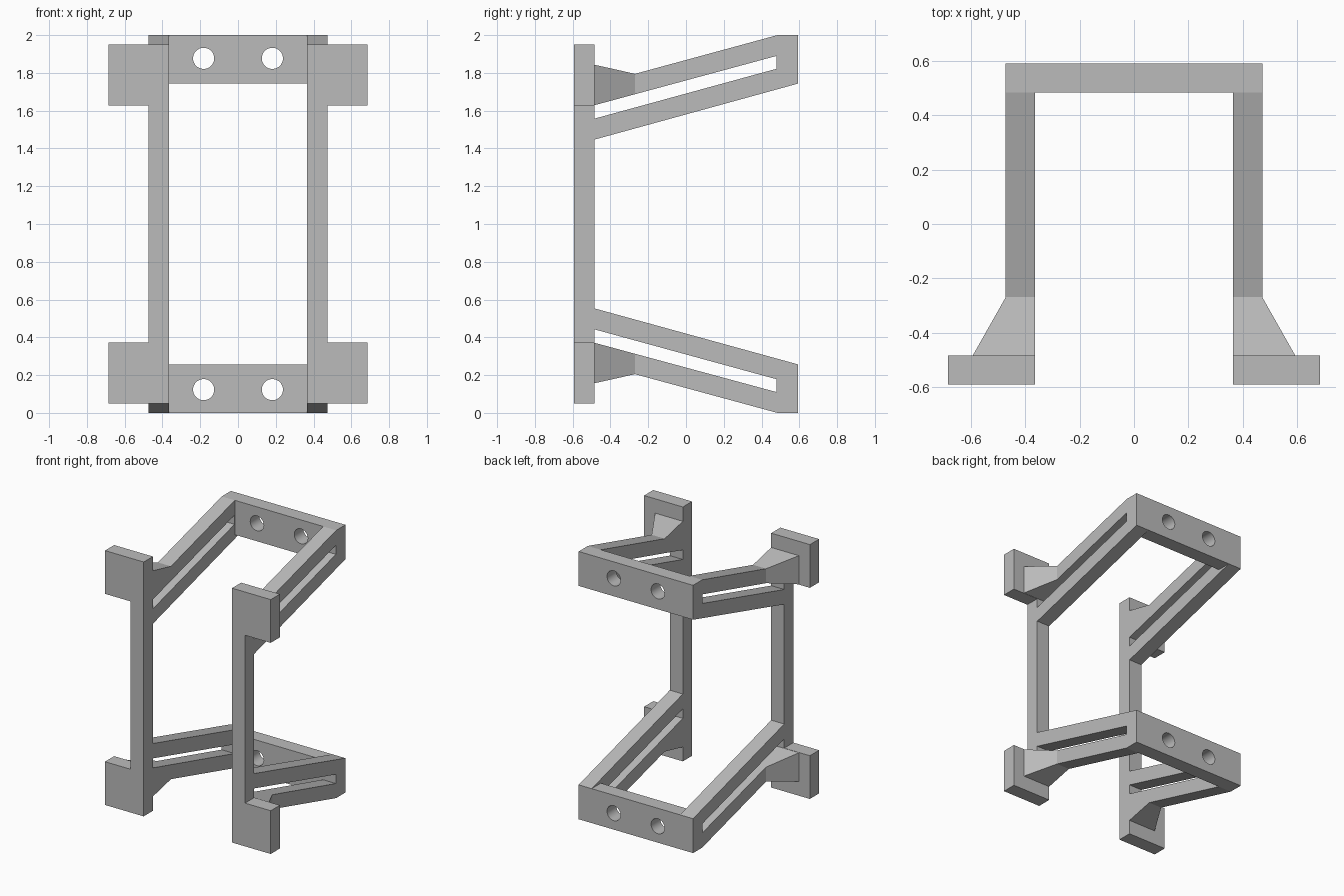
import bpy, bmesh
from mathutils import Vector, Matrix

if "Cube" in bpy.data.objects:
    bpy.data.objects.remove(bpy.data.objects["Cube"])

grey = bpy.data.materials.new("plain grey")
grey.use_nodes = True
grey.diffuse_color = (0.5, 0.5, 0.5, 1)
grey.node_tree.nodes["Principled BSDF"].inputs["Base Color"].default_value = (0.5, 0.5, 0.5, 1)

# Shared dimensions; heights are measured from the middle of the frame
MID = 1.0
INNER, OUTER = 0.365, 0.473     # sides of the posts and arms
FRONT, POST_BACK = -0.592, -0.484
BAR_FRONT, BACK = 0.484, 0.592


def finish(name, bm, mirror):
    """Turn a bmesh into an object mirrored about the middle of the frame."""
    bmesh.ops.recalc_face_normals(bm, faces=bm.faces)
    mesh = bpy.data.meshes.new(name)
    bm.to_mesh(mesh)
    bm.free()
    mesh.materials.append(grey)
    obj = bpy.data.objects.new(name, mesh)
    obj.location.z = MID
    bpy.context.collection.objects.link(obj)
    mod = obj.modifiers.new("Mirror", "MIRROR")
    mod.use_axis = [axis in mirror for axis in "xyz"]
    mod.use_mirror_merge = False
    return obj


def extrude(name, points, direction, mirror):
    """Extrude a flat outline."""
    bm = bmesh.new()
    face = bm.faces.new([bm.verts.new(p) for p in points])
    new = bmesh.ops.extrude_face_region(bm, geom=[face], use_keep_orig=True)["geom"]
    bmesh.ops.translate(bm, vec=direction, verts=[v for v in new if isinstance(v, bmesh.types.BMVert)])
    return finish(name, bm, mirror)


# Front posts with a mounting tab at each end
TAB, TAB_LOW, TOP = 0.685, 0.627, 0.95
post = [(INNER, -TOP), (TAB, -TOP), (TAB, -TAB_LOW), (OUTER, -TAB_LOW),
        (OUTER, TAB_LOW), (TAB, TAB_LOW), (TAB, TOP), (INNER, TOP)]
extrude("front_posts", [(x, FRONT, z) for x, z in post], (0, POST_BACK - FRONT, 0), "x")

# Sloping side arms, each split by a long slot
FLARE_END, SLOT_END = -0.27, 0.48
arm = [(POST_BACK, 0.447), (BACK, 0.743), (BACK, 1.0), (BAR_FRONT, 1.0),
       (FLARE_END, 0.795), (FLARE_END, 0.687), (SLOT_END, 0.89),
       (SLOT_END, 0.822), (POST_BACK, 0.558)]
extrude("side_arms", [(INNER, y, z) for y, z in arm], (OUTER - INNER, 0, 0), "xz")

# Flares widening each upper arm strip onto its tab
bm = bmesh.new()
for y, side, low, high in ((POST_BACK, 0.594, 0.629, 0.843), (FLARE_END, OUTER, 0.687, 0.795)):
    bm.faces.new([bm.verts.new(p) for p in
                  ((INNER, y, low), (side, y, low), (side, y, high), (INNER, y, high))])
bmesh.ops.bridge_loops(bm, edges=bm.edges[:])
finish("arm_flares", bm, "xz")

# Rear crossbars with two bolt holes each
low = 0.743
outline = [(-INNER, low), (INNER, low), (INNER, 1.0), (-INNER, 1.0)]
bar = extrude("rear_crossbars", [(x, BAR_FRONT, z) for x, z in outline],
              (0, BACK - BAR_FRONT, 0), "z")
bm = bmesh.new()
for x in (-0.182, 0.182):
    place = Matrix.Translation(Vector((x, 0.54, 0.877))) @ Matrix.Rotation(1.5707963, 4, "X")
    bmesh.ops.create_cone(bm, cap_ends=True, segments=40, radius1=0.056, radius2=0.056,
                          depth=0.4, matrix=place)
cutter = finish("hole_cutter", bm, "")
cutter.hide_render = True
cut = bar.modifiers.new("Holes", "BOOLEAN")
cut.object, cut.operation, cut.solver = cutter, "DIFFERENCE", "EXACT"
bar.modifiers.move(1, 0)

# Apply the cuts, drop the cutter and smooth the hole walls
bpy.context.view_layer.update()
cut_mesh = bpy.data.meshes.new_from_object(bar.evaluated_get(bpy.context.evaluated_depsgraph_get()))
bar.modifiers.clear()
bar.data = cut_mesh
bpy.data.objects.remove(cutter)
bpy.ops.object.select_all(action="DESELECT")
bar.select_set(True)
bpy.context.view_layer.objects.active = bar
bpy.ops.object.shade_smooth_by_angle()
